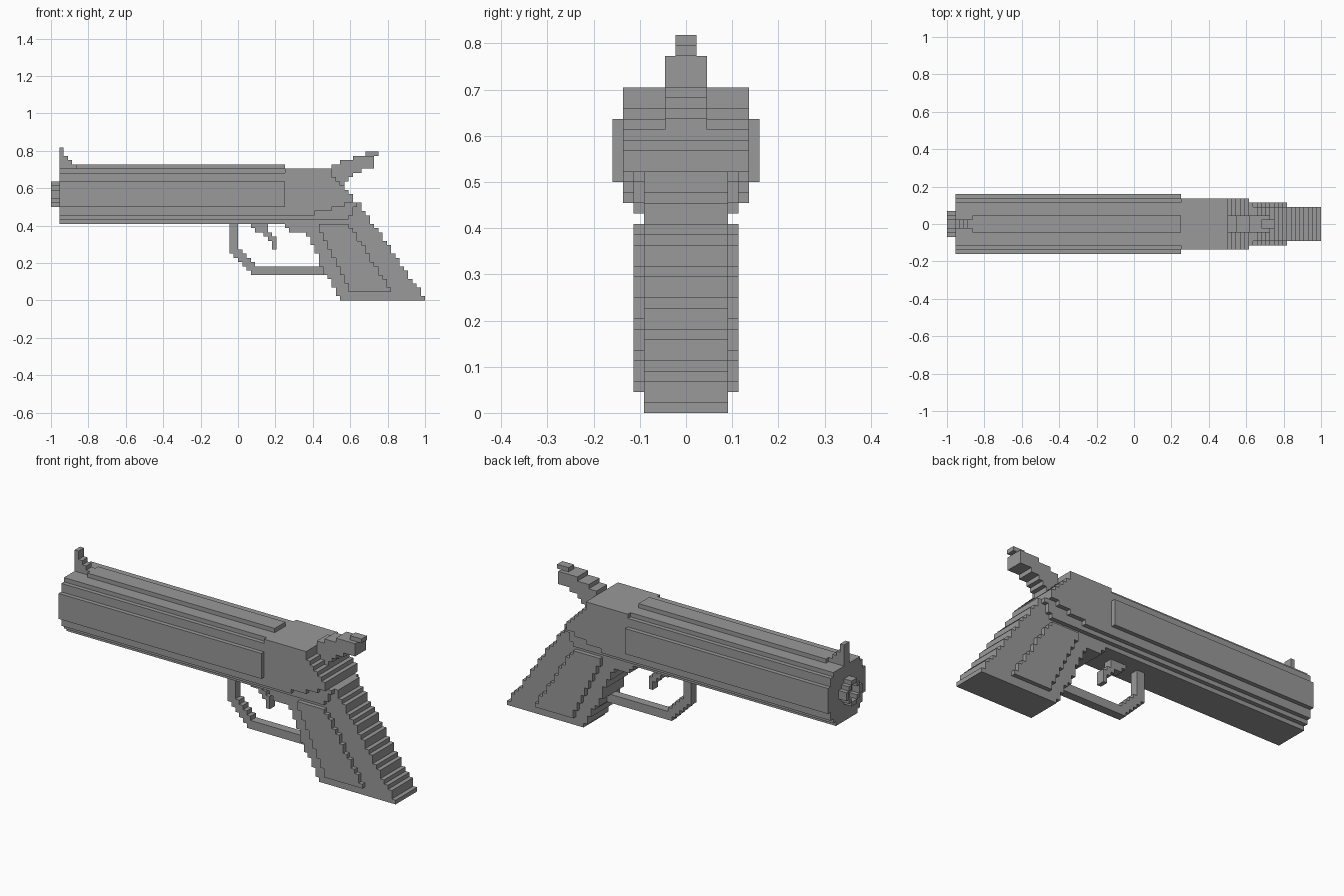
import bpy, bmesh

cube = bpy.data.objects.get("Cube")
if cube:
    bpy.data.objects.remove(cube, do_unlink=True)

U = 1 / 44  # size of one block

grey = bpy.data.materials.new("gunmetal_grey")
grey.use_nodes = True
COLOUR = (0.32, 0.32, 0.32, 1)
grey.diffuse_color = COLOUR
bsdf = grey.node_tree.nodes["Principled BSDF"]
bsdf.inputs["Base Color"].default_value = COLOUR
bsdf.inputs["Roughness"].default_value = 0.7


def stepped(name, rows, top, lo, hi, axis="y"):
    """Extrude a stepped outline; rows are (bottom z, start, end), lowest first."""
    left, right = [], []
    for i, (z, a, b) in enumerate(rows):
        z2 = rows[i + 1][0] if i + 1 < len(rows) else top
        left += [(a, z), (a, z2)]
        right += [(b, z), (b, z2)]
    outline = []
    for p in right + left[::-1]:
        if not outline or p != outline[-1]:
            outline.append(p)
    # drop points lying in the middle of a straight run
    n = len(outline)
    outline = [p for i, p in enumerate(outline)
               if not (outline[i - 1][0] == p[0] == outline[(i + 1) % n][0])]
    bm = bmesh.new()

    def place(p, d):
        return (p[0] * U, d * U, p[1] * U) if axis == "y" else (d * U, p[0] * U, p[1] * U)

    near = [bm.verts.new(place(p, lo)) for p in outline]
    far = [bm.verts.new(place(p, hi)) for p in outline]
    bm.faces.new(near)
    bm.faces.new(far[::-1])
    for i in range(len(outline)):
        j = (i + 1) % len(outline)
        bm.faces.new((near[i], far[i], far[j], near[j]))
    bmesh.ops.recalc_face_normals(bm, faces=bm.faces[:])
    mesh = bpy.data.meshes.new(name)
    bm.to_mesh(mesh)
    bm.free()
    mesh.materials.append(grey)
    obj = bpy.data.objects.new(name, mesh)
    bpy.context.collection.objects.link(obj)
    return obj


# Slide with stepped octagonal section, running along x
stepped("slide", [(18, -4, 4), (19, -5, 5), (20, -6, 6), (22, -7, 7),
                  (28, -6, 6), (30, -5, 5)], 31, -42, 11, "x")

# Top rail and front sight
stepped("top_rail", [(31, -38, 11)], 32, -2, 2)
stepped("front_sight", [(31, -42, -38), (32, -42, -39), (33, -42, -40),
                        (34, -42, -41)], 36, -1, 1)

# Muzzle ring
for z0, z1, a, b in [(23, 24, 1, 2), (24, 26, 2, 3), (26, 27, 1, 2)]:
    for side in (-1, 1):
        stepped("muzzle_ring_side", [(z0, *sorted((a * side, b * side)))], z1, -44, -42, "x")
for z in (22, 27):
    stepped("muzzle_ring_cap", [(z, -1, 1)], z + 1, -44, -42, "x")

# Receiver and the narrower frame below it
stepped("receiver", [(20, 11, 18), (21, 11, 22), (22, 11, 25), (23, 11, 27),
                     (25, 11, 26), (26, 11, 25), (27, 11, 24), (28, 11, 23),
                     (29, 11, 22)], 31, -6, 6)
stepped("frame", [(19, 11, 26), (20, 11, 27), (22, 11, 28)], 23, -5, 5)

# Raked grip with a stepped front and back
front = [24, 23, 23, 22, 22, 21, 20, 20, 19, 19, 19, 18, 18, 17, 17, 16, 12, 11]
front += [11] * 5
stepped("grip", [(z, f, 44 - round(z * 0.7)) for z, f in enumerate(front)], 23, -4, 4)
stepped("grip_panels", [(z, 26 - round((z - 2) * 0.47), 36 - round((z - 2) * 0.65))
                        for z in range(2, 18)], 18, -5, 5)

# Hammer with a narrow thumb tip
stepped("hammer", [(26, 22, 25), (28, 22, 26), (29, 22, 27), (30, 22, 29),
                   (31, 22, 32), (32, 24, 32), (33, 27, 32)], 34, -2, 2)
stepped("hammer_tip", [(34, 30, 33)], 35, -1, 1)

# Trigger and its guard
stepped("trigger", [(12, 8, 9), (14, 7, 9), (15, 6, 8), (16, 4, 7), (17, 3, 7)], 18, -1, 1)
stepped("trigger_guard", [(6, 3, 22), (7, 2, 21), (8, 1, 4), (9, 0, 3), (10, -1, 2),
                          (11, -2, 1), (12, -2, 0)], 18, -1, 1)
